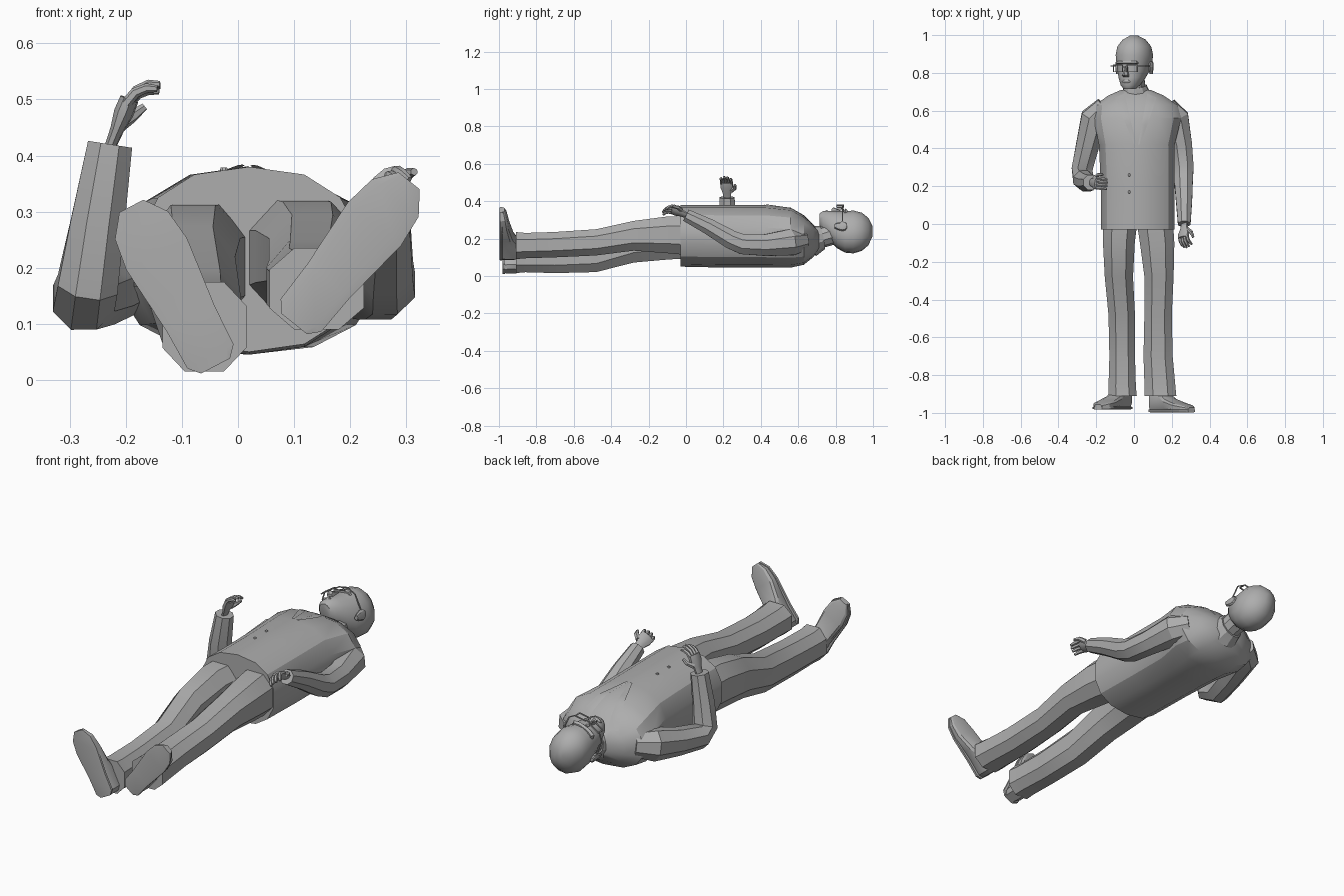
import bpy, bmesh, math
from mathutils import Vector as V, Matrix
from mathutils.bvhtree import BVHTree

if "Cube" in bpy.data.objects:
    bpy.data.objects.remove(bpy.data.objects["Cube"])

grey = bpy.data.materials.new("plain_grey")
grey.use_nodes = True
tone = (0.42, 0.42, 0.42, 1)
grey.diffuse_color = tone
grey.node_tree.nodes["Principled BSDF"].inputs["Base Color"].default_value = tone


def finish(name, bm, angle=28):
    bmesh.ops.recalc_face_normals(bm, faces=bm.faces)
    mesh = bpy.data.meshes.new(name)
    bm.to_mesh(mesh)
    bm.free()
    ob = bpy.data.objects.new(name, mesh)
    bpy.context.collection.objects.link(ob)
    mesh.materials.append(grey)
    bpy.ops.object.select_all(action='DESELECT')
    ob.select_set(True)
    bpy.context.view_layer.objects.active = ob
    bpy.ops.object.shade_smooth_by_angle(angle=math.radians(angle))
    return ob


def loft(name, rings, n=8, power=0.9, turn=0.5, angle=28):
    """Skin through rings given as (centre, half-width vector, half-height vector)."""
    bm = bmesh.new()
    loops = []
    for c, u, v in rings:
        loop = []
        for i in range(n):
            a = math.tau * (i + turn) / n
            ca, sa = math.cos(a), math.sin(a)
            p = V(c) + V(u) * math.copysign(abs(ca) ** power, ca) + V(v) * math.copysign(abs(sa) ** power, sa)
            loop.append(bm.verts.new(p))
        loops.append(loop)
    for a, b in zip(loops, loops[1:]):
        for i in range(n):
            j = (i + 1) % n
            bm.faces.new((a[i], a[j], b[j], b[i]))
    bm.faces.new(loops[0])
    bm.faces.new(loops[-1])
    return finish(name, bm, angle)


def tube(name, pts, radii, n=8, flat=1.0, hint=(1, 0, 0), angle=28):
    """Limb along a path; flat scales the thickness across the hint direction."""
    pts = [V(p) for p in pts]
    rings = []
    for i, p in enumerate(pts):
        t = (pts[min(i + 1, len(pts) - 1)] - pts[max(i - 1, 0)]).normalized()
        u = (V(hint) - t * t.dot(V(hint))).normalized()
        rings.append((p, u * radii[i], t.cross(u) * radii[i] * flat))
    return loft(name, rings, n, 1, 0.5, angle)


def slices(rows):
    """Rings across y from rows of (y, x min, x max, z min, z max)."""
    return [(((a + b) / 2, y, (c + d) / 2), ((b - a) / 2, 0, 0), (0, 0, (d - c) / 2))
            for y, a, b, c, d in rows]


# jacket body
torso = loft("jacket", slices([
    (-.03, -.18, .22, .05, .38), (.2, -.18, .22, .045, .38), (.42, -.19, .22, .045, .38),
    (.56, -.22, .255, .045, .365), (.63, -.21, .235, .06, .325),
    (.68, -.14, .16, .1, .275), (.71, -.07, .09, .14, .24)]), 14, .85)

# trousers
loft("right_trouser", slices([
    (.06, -.17, .03, .09, .32), (-.1, -.17, .01, .08, .32), (-.28, -.16, .0, .065, .28),
    (-.48, -.14, .01, .015, .2), (-.7, -.135, .01, .01, .18), (-.86, -.14, .015, .015, .175),
    (-.91, -.14, .02, .01, .18)]), 8, .85)
loft("left_trouser", slices([
    (.06, .0, .21, .1, .33), (-.1, .025, .22, .115, .325), (-.28, .05, .215, .13, .3),
    (-.48, .05, .205, .105, .255), (-.7, .045, .21, .095, .24), (-.86, .05, .225, .09, .235),
    (-.91, .05, .23, .085, .24)]), 8, .85)


# shoes, lofted from heel to toe over an upright sole
def shoe(name, heel, toe, sole_y):
    h, t = V((heel[0], sole_y, heel[1])), V((toe[0], sole_y, toe[1]))
    d = (t - h).normalized()
    side = d.cross(V((0, 1, 0)))
    steps = [(0, .025, .09), (.06, .043, .11), (.3, .045, .11), (.45, .05, .075),
             (.7, .058, .05), (.88, .05, .038), (1, .02, .025)]
    loft(name, [(h.lerp(t, s) + V((0, k / 2, 0)), side * w, V((0, k / 2, 0)))
                for s, w, k in steps], 12, .6)
    welt = [(h.lerp(t, s) + V((0, .006, 0)), side * (w + .005), V((0, .008, 0))) for s, w, k in steps]
    loft(name + "_sole", welt, 8, .4)


shoe("right_shoe", (-.04, .025), (-.19, .31), -.98)
shoe("left_shoe", (.1, .1), (.305, .355), -.995)

# sleeves
tube("right_sleeve", [(-.15, .62, .2), (-.21, .56, .19), (-.245, .42, .16), (-.275, .29, .145),
                      (-.268, .235, .17), (-.25, .22, .28), (-.228, .22, .42)],
     [.06, .078, .066, .06, .058, .052, .043])
tube("left_sleeve", [(.17, .62, .19), (.22, .56, .18), (.25, .42, .165), (.262, .3, .17),
                     (.262, .24, .195), (.265, .12, .265), (.266, .0, .325)],
     [.06, .076, .062, .058, .054, .046, .036])


# hands
def hand(name, wrist, along, across, curl, size, thumb_side):
    w, a = V(wrist), V(along).normalized()
    s = V(across)
    s = (s - a * a.dot(s)).normalized()
    c = V(curl)
    c = (c - a * a.dot(c) - s * s.dot(c)).normalized()
    tube(name + "_palm", [w - a * .02, w + a * .02 * size, w + a * .055 * size, w + a * .085 * size],
         [.02, .025, .036, .034], 8, .5, s)
    for i in range(4):
        base = w + a * .075 * size + s * (i - 1.5) * .017
        reach = (.85, 1, .95, .75)[i] * size
        tube(name + "_finger", [base, base + a * .032 * reach + c * .008,
                                base + a * .052 * reach + c * .024, base + a * .06 * reach + c * .042],
             [.01, .0095, .0085, .006], 6, 1, s)
    base = w + a * .03 * size + s * .022 * thumb_side
    tube(name + "_thumb", [base, base + s * .022 * thumb_side + a * .02 + c * .012,
                           base + s * .026 * thumb_side + a * .045 + c * .026],
         [.013, .011, .007], 6, 1, c)


hand("right_hand", (-.222, .22, .43), (.4, -.05, 1), (.1, 1, 0), (1, 0, -.5), .9, 1)
hand("left_hand", (.266, -.01, .33), (-.08, -1, .45), (.7, 0, .7), (-.5, -.3, -.6), .8, 1)

# neck and shirt collar
tube("neck", [(.01, .64, .18), (.005, .72, .205), (0, .8, .23)], [.062, .056, .058], 10)
tube("collar", [(.01, .665, .185), (.008, .705, .2), (.006, .73, .205)], [.085, .072, .063], 10)

# head pieces are shaped around an upright axis along y, then turned to one side
head_turn = Matrix.Translation((0, 0, .24)) @ Matrix.Rotation(math.radians(-22), 4, 'Y')
head_parts = [loft("head", slices([
    (.715, -.03, .03, .03, .1), (.735, -.05, .05, -.01, .113), (.775, -.07, .07, -.06, .112),
    (.81, -.082, .082, -.095, .11), (.85, -.092, .092, -.118, .108), (.895, -.097, .097, -.122, .112),
    (.94, -.088, .088, -.108, .1), (.975, -.06, .06, -.078, .072), (.997, -.02, .02, -.03, .03)]), 14, .95, angle=40)]
head_parts.append(loft("nose", slices([
    (.778, -.016, .016, .1, .125), (.788, -.018, .018, .1, .138),
    (.81, -.011, .011, .1, .126), (.838, -.008, .008, .1, .114)]), 6, 1))
head_parts.append(loft("lips", slices([
    (.744, -.012, .012, .1, .114), (.753, -.026, .026, .095, .118), (.762, -.014, .014, .1, .114)]), 8))
head_parts.append(loft("brow", slices([
    (.846, -.06, .06, .07, .112), (.853, -.065, .065, .07, .12), (.864, -.055, .055, .07, .113)]), 8))
for side, word in ((-1, "right"), (1, "left")):
    x = side * .094
    head_parts.append(loft(word + "_ear", [
        ((x, y, -.01), (.011, 0, side * .004), (0, 0, d))
        for y, d in ((.795, .01), (.81, .018), (.835, .026), (.852, .022), (.86, .01))], 8))
    # spectacle frame with four bars and a temple arm
    a, b, lo, hi = side * .012, side * .068, .806, .842
    corners = [(a, lo, .133), (b, lo, .122), (b, hi, .122), (a, hi, .133)]
    for i in range(4):
        head_parts.append(tube(word + "_rim", [corners[i], corners[(i + 1) % 4]],
                               [.0035] * 2, 4, 1, (0, 0, 1)))
    head_parts.append(tube(word + "_temple", [(b, hi - .006, .122), (side * .096, hi - .006, .09),
                                              (side * .1, hi - .004, .0)], [.0035] * 3, 4, 1, (0, 1, 0)))
head_parts.append(tube("bridge", [(-.012, .832, .133), (.012, .832, .133)], [.0035] * 2, 4, 1, (0, 0, 1)))
for ob in head_parts:
    ob.data.transform(head_turn)

# lapels and buttons laid on the jacket front
bm = bmesh.new()
bm.from_mesh(torso.data)
surface = BVHTree.FromBMesh(bm)
bm.free()


def on_jacket(x, y, lift):
    hit = surface.ray_cast(V((x, y, 1)), V((0, 0, -1)))[0]
    return V((x, y, (hit.z if hit else .3) + lift))


def lapel(name, outer, inner, steps=10):
    bm = bmesh.new()
    rows = []
    for i in range(steps + 1):
        f = i / steps
        o, n = V(outer[0]).lerp(V(outer[1]), f), V(inner[0]).lerp(V(inner[1]), f)
        rows.append([bm.verts.new(on_jacket(*o.lerp(n, k / 3), .005 if k < 3 else .003)) for k in range(4)])
    for r, q in zip(rows, rows[1:]):
        for k in range(3):
            bm.faces.new((r[k], r[k + 1], q[k + 1], q[k]))
    finish(name, bm)


lapel("right_lapel", ((-.1, .67), (.0, .42)), ((-.05, .69), (.012, .42)))
lapel("left_lapel", ((.12, .67), (.035, .42)), ((.07, .69), (.022, .42)))

for y in (.17, .26):
    p = on_jacket(-.025, y, 0)
    tube("button", [p, p + V((0, 0, .005))], [.008, .006], 8)
